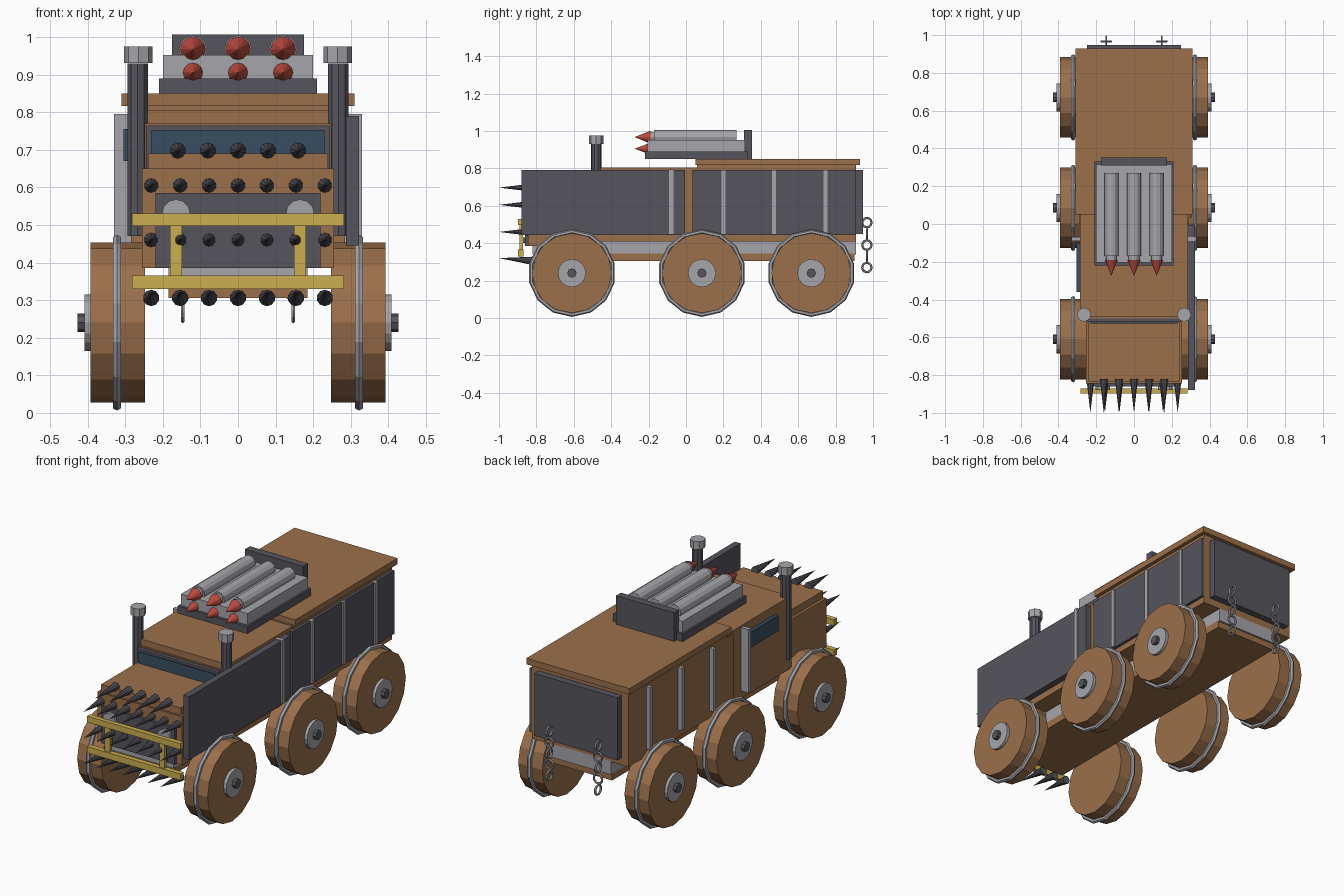
import bpy, math

if "Cube" in bpy.data.objects:
    bpy.data.objects.remove(bpy.data.objects["Cube"])


def material(name, col):
    m = bpy.data.materials.new(name)
    m.diffuse_color = (*col, 1)
    m.use_nodes = True
    m.node_tree.nodes["Principled BSDF"].inputs["Base Color"].default_value = m.diffuse_color
    return m


RUST = material("rust_brown", (0.33, 0.16, 0.07))
DARK = material("dark_steel", (0.095, 0.09, 0.11))
STEEL = material("light_steel", (0.38, 0.38, 0.41))
GOLD = material("yellow_paint", (0.6, 0.42, 0.08))
RED = material("warhead_red", (0.5, 0.07, 0.05))
GLASS = material("dark_glass", (0.04, 0.075, 0.12))


def finish(name, mat):
    o = bpy.context.object
    o.name = name
    o.data.materials.append(mat)
    return o


def box(name, x, y, z, mat):
    """Box from (min, max) ranges."""
    bpy.ops.mesh.primitive_cube_add(size=1, location=[(a + b) / 2 for a, b in (x, y, z)])
    o = finish(name, mat)
    o.scale = [b - a for a, b in (x, y, z)]
    return o


AXES = {"x": (0, math.pi / 2, 0), "y": (math.pi / 2, 0, 0), "z": (0, 0, 0)}


def cyl(name, c, r, length, axis, sides, mat):
    bpy.ops.mesh.primitive_cylinder_add(vertices=sides, radius=r, depth=length,
                                        location=c, rotation=AXES[axis])
    return finish(name, mat)


def spike(name, x, z, y_base, y_tip, r, sides, mat, tilt=0):
    """Cone pointing forward (-y)."""
    bpy.ops.mesh.primitive_cone_add(vertices=sides, radius1=r, radius2=0, depth=y_base - y_tip,
                                    location=(x, (y_base + y_tip) / 2, z),
                                    rotation=(math.pi / 2 + tilt, 0, 0))
    return finish(name, mat)


def ring(name, c, major, minor, axis, seg, mat, mseg=6):
    bpy.ops.mesh.primitive_torus_add(major_radius=major, minor_radius=minor, major_segments=seg,
                                     minor_segments=mseg, location=c, rotation=AXES[axis])
    return finish(name, mat)


# chassis
box("chassis_floor", (-.185, .185), (-.80, .90), (.305, .345), RUST)
box("chassis_frame", (-.185, .185), (-.82, .91), (.34, .415), STEEL)

# cab, hood, cargo box
box("cab", (-.285, .285), (-.50, .06), (.41, .77), RUST)
box("cab_roof", (-.285, .285), (-.49, .06), (.77, .805), RUST)
box("hood", (-.255, .255), (-.845, -.49), (.385, .65), RUST)
box("hood_top", (-.24, .24), (-.835, -.49), (.65, .69), RUST)
box("cargo_box", (-.29, .29), (0, .91), (.41, .79), RUST)
box("cargo_upper", (-.29, .29), (.06, .91), (.79, .82), RUST)
box("cargo_roof", (-.31, .31), (.05, .93), (.817, .85), RUST)
box("rear_door", (-.25, .25), (.905, .947), (.45, .79), DARK)

# windows and grille
box("windshield_frame", (-.245, .245), (-.52, -.49), (.65, .765), DARK)
box("windshield", (-.23, .23), (-.526, -.50), (.66, .752), GLASS)
box("grille", (-.22, .22), (-.86, -.83), (.385, .585), DARK)

# side parts on both sides
for s, side in ((-1, "left"), (1, "right")):
    box(f"{side}_window", sorted((s * .28, s * .305)), (-.36, -.10), (.67, .755), GLASS)
    box(f"{side}_cab_strap", sorted((s * .27, s * .33)), (-.09, -.068), (.45, .795), STEEL)
    for y in (.20, .47, .745):
        box(f"{side}_cargo_strap", sorted((s * .28, s * .313)), (y - .011, y + .011), (.45, .79), STEEL)
    cyl(f"{side}_headlight", (s * .165, -.86, .53), .038, .03, "y", 12, STEEL)
    cyl(f"{side}_exhaust", (s * .267, -.48, .70), .029, .46, "z", 10, DARK)
    cyl(f"{side}_exhaust_cap", (s * .265, -.48, .953), .038, .044, "z", 8, STEEL)
    box(f"{side}_bumper_post", (s * .165 - .016, s * .165 + .016), (-.89, -.872), (.36, .505), GOLD)
    box(f"{side}_bumper_mount", (s * .165 - .012, s * .165 + .012), (-.875, -.81), (.40, .43), DARK)

    # wheels
    for y in (-.61, .085, .67):
        c = lambda x: (s * x, y, .24)
        cyl(f"{side}_wheel", c(.32), .213, .145, "x", 16, RUST)
        ring(f"{side}_tyre_rim", c(.322), .222, .012, "x", 14, STEEL)
        cyl(f"{side}_hub", c(.40), .075, .018, "x", 16, STEEL)
        cyl(f"{side}_axle_nut", c(.405), .025, .045, "x", 8, DARK)

    # hanging chains of alternating links
    for i in range(5):
        ring(f"{side}_chain_link", (s * .147, .967, .51 - i * .06), .025, .006,
             "y" if i % 2 else "x", 12, STEEL)

# armour plates on the right side only
box("right_cab_armour", (.287, .322), (-.88, -.005), (.445, .79), DARK)
box("right_cargo_armour", (.287, .305), (.035, .91), (.445, .79), DARK)

# front bumper
for z0, z1 in ((.33, .365), (.497, .53)):
    box("bumper_bar", (-.282, .282), (-.897, -.87), (z0, z1), GOLD)

# spikes
for z, n, step, tilt in ((.697, 5, .08, 0), (.605, 7, .077, 0), (.46, 7, .077, 0), (.313, 7, .077, -.08)):
    for i in range(n):
        spike("front_spike", (i - (n - 1) / 2) * step, z, -.82, -1.0, .022, 10, DARK, tilt)

# rocket launcher
box("launcher_tray", (-.21, .21), (-.22, .33), (.85, .89), DARK)
box("launcher_block", (-.20, .20), (-.205, .315), (.885, .952), STEEL)
box("launcher_shield", (-.175, .175), (.31, .352), (.85, 1.006), DARK)
for x in (-.12, 0, .12):
    cyl("launch_tube", (x, .05, .967), .037, .44, "y", 12, STEEL)
    cyl("rocket_body", (x, -.175, .967), .028, .05, "y", 12, STEEL)
    spike("upper_warhead", x, .967, -.19, -.275, .034, 12, RED)
    spike("lower_warhead", x, .905, -.20, -.275, .028, 12, RED)
